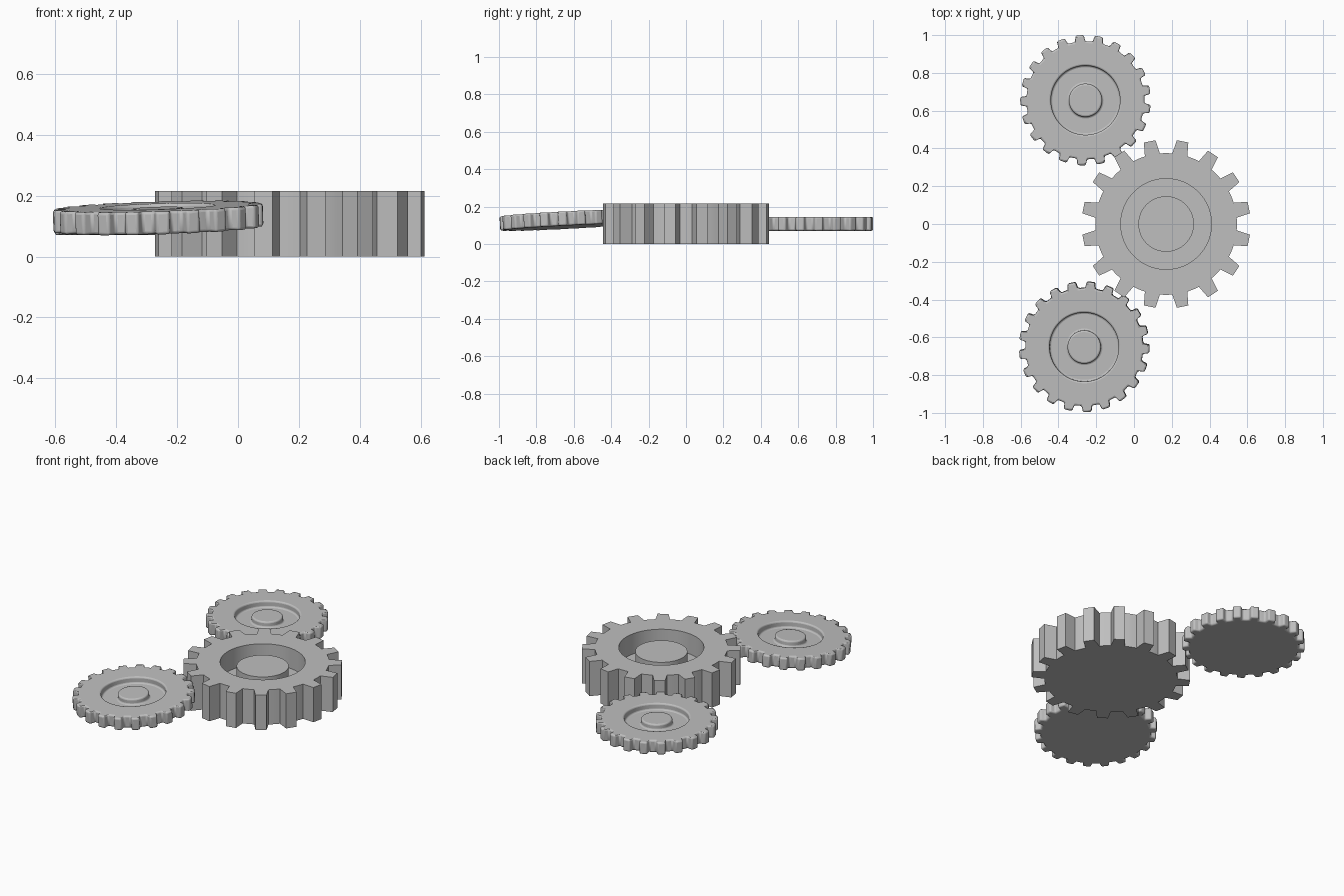
import bpy, bmesh
from math import sin, cos, tau, radians
from mathutils import Vector

cube = bpy.data.objects.get("Cube")
if cube:
    bpy.data.objects.remove(cube, do_unlink=True)

grey = bpy.data.materials.new("light grey")
grey.use_nodes = True
grey.diffuse_color = (0.52, 0.52, 0.52, 1)
grey.node_tree.nodes["Principled BSDF"].inputs["Base Color"].default_value = grey.diffuse_color


def gear(name, centre, teeth, tip, root, tip_half, root_half, recess, hub,
         height, floor, hub_top, phase=0.0, tilt=(0, 0, 0), bevel=0.0):
    """Solid gear with a round recess and a central hub, built from stacked loops."""
    pitch = tau / teeth
    # one tooth: flanks and tip, then the root arc to the next tooth
    gap = (pitch - 2 * root_half) / 3
    tooth = [(-root_half, root), (-tip_half, tip), (tip_half, tip),
             (root_half, root), (root_half + gap, root), (root_half + 2 * gap, root)]
    outline = [(phase + i * pitch + a, r) for i in range(teeth) for a, r in tooth]
    count = len(outline)
    bm = bmesh.new()

    def loop(z, radius=None):
        pts = outline if radius is None else [
            (phase + tau * i / count, radius) for i in range(count)]
        return [bm.verts.new((r * cos(a), r * sin(a), z)) for a, r in pts]

    loops = [loop(0), loop(height), loop(height, recess), loop(floor, recess),
             loop(floor, hub), loop(hub_top, hub)]
    for low, high in zip(loops, loops[1:]):
        for i in range(count):
            j = (i + 1) % count
            bm.faces.new((low[i], low[j], high[j], high[i]))
    bm.faces.new(loops[0][::-1])
    bm.faces.new(loops[-1])
    bmesh.ops.recalc_face_normals(bm, faces=bm.faces)
    bmesh.ops.translate(bm, verts=bm.verts, vec=Vector((0, 0, -height / 2)))

    mesh = bpy.data.meshes.new(name)
    bm.to_mesh(mesh)
    bm.free()
    mesh.materials.append(grey)
    obj = bpy.data.objects.new(name, mesh)
    obj.location = centre
    obj.rotation_euler = tilt
    bpy.context.collection.objects.link(obj)

    # rounded edges
    if bevel:
        mod = obj.modifiers.new("rounded edges", 'BEVEL')
        mod.width = bevel
        mod.segments = 3
        mod.limit_method = 'ANGLE'
        mod.angle_limit = radians(35)
    bpy.ops.object.select_all(action='DESELECT')
    obj.select_set(True)
    bpy.context.view_layer.objects.active = obj
    bpy.ops.object.shade_smooth_by_angle(angle=radians(30))
    return obj


# thick central gear with sharp edges
gear("large_gear", (0.17, 0, 0.108), 16, 0.447, 0.375, radians(4), radians(6.2),
     0.24, 0.147, 0.216, 0.09, 0.19, phase=tau / 32)

# thin rounded gears meshing with it
small = dict(teeth=21, tip=0.346, root=0.312, tip_half=radians(3.7), root_half=radians(5),
             recess=0.183, hub=0.088, height=0.075, floor=0.035, hub_top=0.07, bevel=0.009)
gear("back_small_gear", (-0.257, 0.655, 0.108), phase=radians(78), **small)
gear("front_small_gear", (-0.263, -0.65, 0.127), phase=radians(84),
     tilt=(radians(2.9), radians(-1.7), 0), **small)
